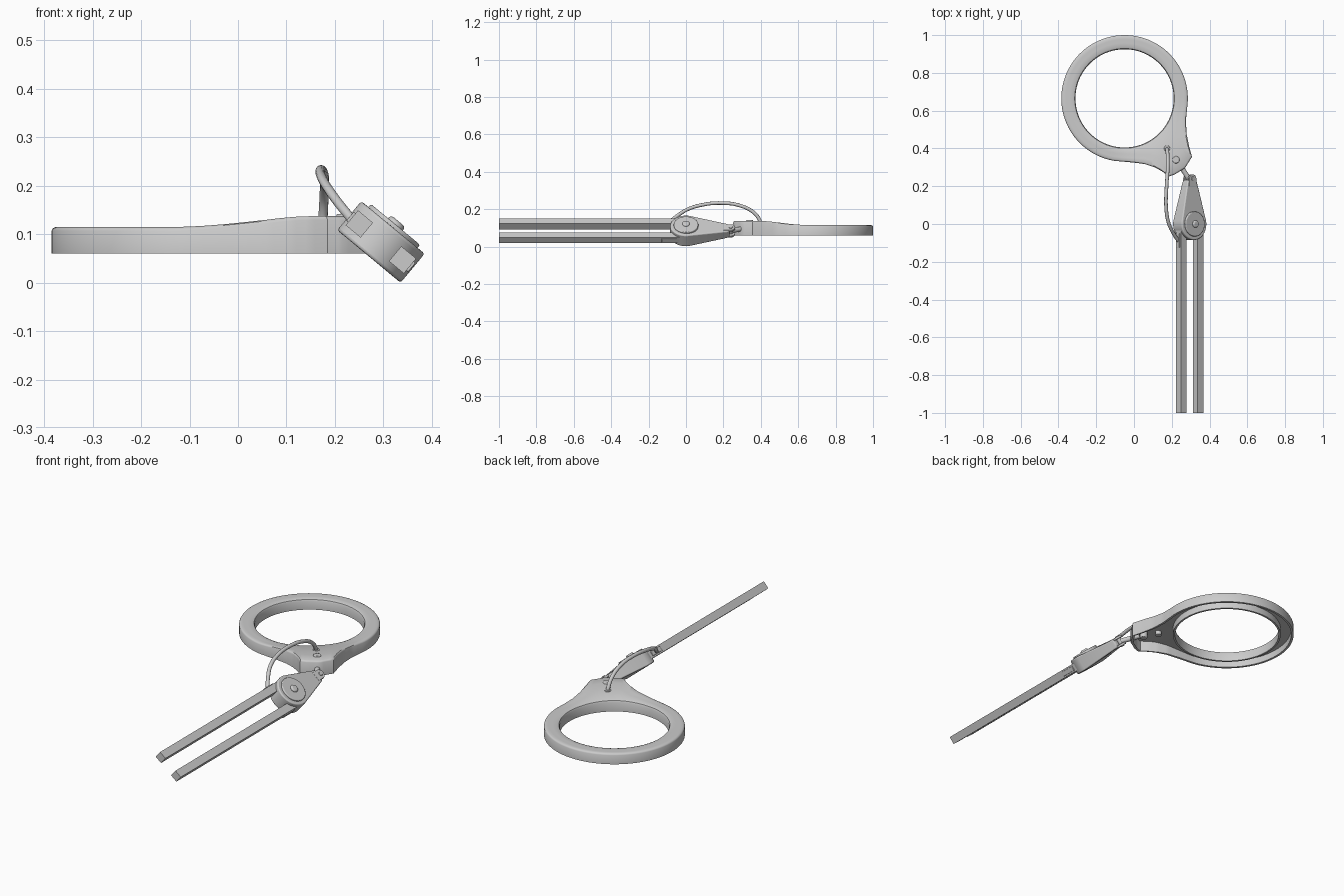
import bpy, bmesh
from math import sin, cos, pi, atan2, hypot, radians
from mathutils import Matrix, Vector

if "Cube" in bpy.data.objects:
    bpy.data.objects.remove(bpy.data.objects["Cube"])

ARM = Matrix.Translation((.295, 0, .084)) @ Matrix.Rotation(radians(39.7), 4, 'Y')


def finish(name, bm, mat=Matrix(), bevel=0, smooth=True):
    bmesh.ops.recalc_face_normals(bm, faces=bm.faces[:])
    me = bpy.data.meshes.new(name)
    bm.to_mesh(me)
    bm.free()
    ob = bpy.data.objects.new(name, me)
    bpy.context.collection.objects.link(ob)
    ob.matrix_world = mat
    if bevel:
        m = ob.modifiers.new("bevel", 'BEVEL')
        m.width, m.segments, m.limit_method = bevel, 3, 'ANGLE'
        m.angle_limit = radians(40)
    if smooth:
        bpy.ops.object.select_all(action='DESELECT')
        ob.select_set(True)
        bpy.context.view_layer.objects.active = ob
        bpy.ops.object.shade_smooth_by_angle(angle=radians(35))
    return ob


def box(name, lo, hi, mat, bevel=0):
    bm = bmesh.new()
    bmesh.ops.create_cube(bm, size=1)
    for v in bm.verts:
        v.co = Vector([(a + b) / 2 + c * (b - a) for a, b, c in zip(lo, hi, v.co)])
    return finish(name, bm, mat, bevel, bevel > 0)


def rod(name, a, b, r, mat=Matrix(), bevel=0):
    a, b = Vector(a), Vector(b)
    bm = bmesh.new()
    rot = (b - a).to_track_quat('Z', 'Y').to_matrix().to_4x4()
    bmesh.ops.create_cone(bm, cap_ends=True, segments=32, radius1=r, radius2=r,
                          depth=(b - a).length, matrix=Matrix.Translation((a + b) / 2) @ rot)
    return finish(name, bm, mat, bevel)


def plate(name, outline, half, mat, bevel=0, zc=0):
    # outline in local xy, thickness given by half(y)
    bm = bmesh.new()
    rings = [[bm.verts.new((x, y, zc + s * half(y))) for x, y in outline] for s in (-1, 1)]
    bm.faces.new(rings[0])
    bm.faces.new(rings[1])
    n = len(outline)
    for i in range(n):
        j = (i + 1) % n
        bm.faces.new((rings[0][i], rings[0][j], rings[1][j], rings[1][i]))
    return finish(name, bm, mat, bevel)


# Ring with flared neck: hollow channel section swept round the centre
CX, CY, RO, RI = -.05, .665, .335, .26
neck = [(-.1, .334), (0, .325), (.06, .317), (.11, .3), (.15, .278), (.185, .252), (.215, .262),
        (.27, .296), (.307, .355), (.292, .41), (.278, .48), (.275, .55), (.281, .61)]
outer = []
for (ax, ay), (bx, by) in zip(neck, neck[1:]):
    outer += [(ax + (bx - ax) * k / 4, ay + (by - ay) * k / 4) for k in range(4)]
a0 = atan2(neck[-1][1] - CY, neck[-1][0] - CX)
a1 = atan2(neck[0][1] - CY, neck[0][0] - CX) + 2 * pi
outer += [(CX + RO * cos(a), CY + RO * sin(a)) for a in [a0 + (a1 - a0) * k / 80 for k in range(80)]]


def top_z(x, y):
    t = min(1, max(0, ((x - CX) * .61 - (y - CY) * .79 - .2) / .22))
    return .115 + .022 * t * t * (3 - 2 * t)


bm = bmesh.new()
loops = []
for ox, oy in outer:
    a, ro = atan2(oy - CY, ox - CX), hypot(ox - CX, oy - CY)
    w = ro - RI
    section = [(ro, None), (ro, .008), (ro - .003, .003), (ro - .009, 0), (RI + w * .7, 0),
               (RI + w * .45, 0), (RI + .014, 0), (RI + .004, .004), (RI, .012), (RI, None),
               (RI + .01, None), (RI + .01, .02), (RI + w * .5, .02), (ro - .012, .02), (ro - .012, None)]
    ring = []
    for r, drop in section:
        x, y = CX + r * cos(a), CY + r * sin(a)
        ring.append(bm.verts.new((x, y, .06 if drop is None else top_z(x, y) - drop)))
    loops.append(ring)
for i, A in enumerate(loops):
    B = loops[(i + 1) % len(loops)]
    for k in range(len(A)):
        m = (k + 1) % len(A)
        bm.faces.new((A[k], A[m], B[m], B[k]))
finish("ring_handle", bm)

# Neck fasteners and short link to the arm
rod("neck_pin", (.222, .34, .085), (.222, .34, .142), .019, bevel=.004)
rod("wire_socket", (.175, .4, .09), (.175, .4, .135), .016, bevel=.003)
rod("link", (.293, .235, .084), (.235, .325, .1), .013, bevel=.004)

# Tilted teardrop body
outline = [(.085 * cos(a), .085 * sin(a)) for a in [pi * .94 + pi * 1.12 * k / 40 for k in range(41)]]
outline += [(.033, .22), (.027, .232), (-.027, .232), (-.033, .22)]
plate("arm_body", outline, lambda y: .039 if y < .06 else .039 - .016 * (y - .06) / .172, ARM, .006)

# Fork lugs and hinge pin at the tip
tip = [(-.025, .2), (.025, .2)] + [(.025 * cos(pi * k / 16), .238 + .025 * sin(pi * k / 16)) for k in range(17)]
for side, s in (("upper", 1), ("lower", -1)):
    plate(side + "_fork_lug", tip, lambda y: .006, ARM, .002, s * .02)
rod("hinge_pin", (0, .24, -.03), (0, .24, .03), .011, ARM, .003)

# Pivot disc and domed bolt
rod("pivot_disc", (0, 0, .03), (0, 0, .047), .066, ARM, .004)
rod("pivot_bolt", (0, 0, .04), (0, 0, .056), .02, ARM, .008)

# Twin square bars
for side, s in (("left", -1), ("right", 1)):
    box(side + "_bar", (s * .058 - .02, -1, -.02), (s * .058 + .02, -.02, .02), ARM)
box("side_clip", (.07, -.13, -.012), (.083, -.05, .012), ARM, .002)
box("cable_clip", (-.083, -.125, -.012), (-.07, -.05, .012), ARM, .002)

# Arched wire
pts = [(.175, .402, .11), (.176, .392, .145), (.178, .36, .184), (.178, .29, .219), (.172, .19, .233),
       (.17, .09, .224), (.182, .01, .2), (.206, -.045, .166), (.235, -.09, .13), (.252, -.115, .108)]
cu = bpy.data.curves.new("wire", 'CURVE')
cu.dimensions, cu.bevel_depth, cu.bevel_resolution, cu.use_fill_caps = '3D', .0095, 4, True
cu.resolution_u = 8
sp = cu.splines.new('BEZIER')
sp.bezier_points.add(len(pts) - 1)
for p, co in zip(sp.bezier_points, pts):
    p.co = co
    p.handle_left_type = p.handle_right_type = 'AUTO'
bpy.context.collection.objects.link(bpy.data.objects.new("wire", cu))
